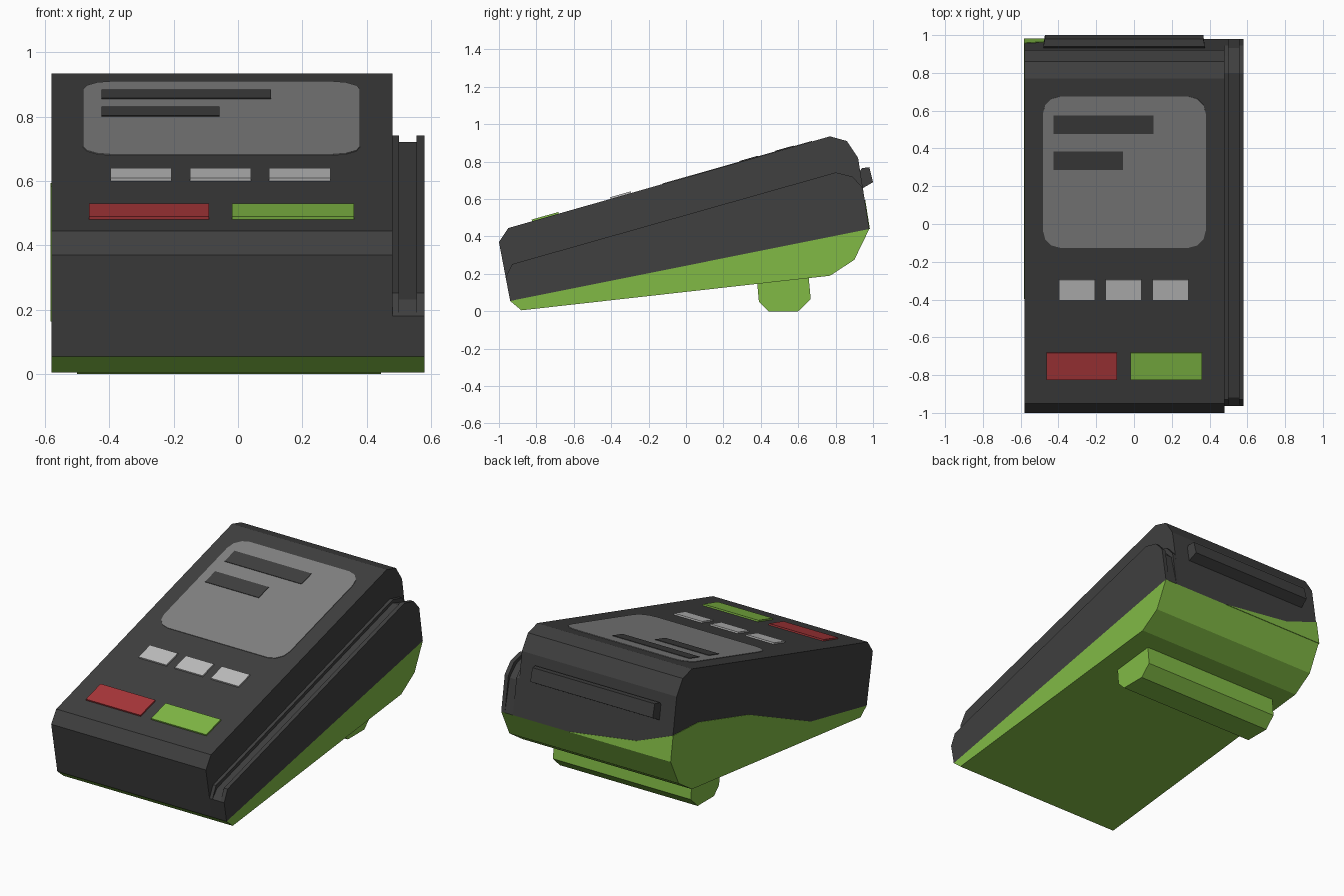
import bpy, bmesh, math
from mathutils import Vector

if "Cube" in bpy.data.objects:
    bpy.data.objects.remove(bpy.data.objects["Cube"])


def material(name, rgb):
    m = bpy.data.materials.new(name)
    m.diffuse_color = (*rgb, 1)
    m.use_nodes = True
    m.node_tree.nodes["Principled BSDF"].inputs["Base Color"].default_value = m.diffuse_color
    return m


DARK = material("charcoal", (0.05, 0.05, 0.05))
GREEN = material("lime_green", (0.22, 0.49, 0.06))
SCREEN = material("screen_grey", (0.225, 0.225, 0.225))
KEY = material("light_grey", (0.53, 0.53, 0.53))
RED = material("red", (0.40, 0.038, 0.042))


def extrude(name, points, offset, mat):
    """Closed solid from a planar outline pushed along an offset vector."""
    bm = bmesh.new()
    face = bm.faces.new([bm.verts.new(p) for p in points])
    out = bmesh.ops.extrude_face_region(bm, geom=[face], use_keep_orig=True)
    moved = [v for v in out["geom"] if isinstance(v, bmesh.types.BMVert)]
    bmesh.ops.translate(bm, verts=moved, vec=Vector(offset))
    bmesh.ops.recalc_face_normals(bm, faces=bm.faces)
    mesh = bpy.data.meshes.new(name)
    bm.to_mesh(mesh)
    bm.free()
    mesh.materials.append(mat)
    ob = bpy.data.objects.new(name, mesh)
    bpy.context.collection.objects.link(ob)
    return ob


def prism(name, profile, x0, x1, mat):
    """Side profile (y, z) extruded across x."""
    return extrude(name, [(x0, y, z) for y, z in profile], (x1 - x0, 0, 0), mat)


# Main shell: dark upper case over a green base
prism("upper_case", [(-0.94, 0.055), (-1.0, 0.37), (-0.95, 0.445), (0.77, 0.935),
                     (0.86, 0.91), (0.92, 0.82), (0.98, 0.44)], -0.58, 0.48, DARK)
prism("green_base", [(-0.94, 0.055), (0.98, 0.44), (0.90, 0.275), (0.77, 0.19),
                     (-0.88, 0.005)], -0.58, 0.58, GREEN)

# Card swipe rail: full-height side walls and a lower groove floor between
def rail(name, x0, x1, drop):
    prism(name, [(-0.94, 0.055), (-0.964, 0.18), (-0.93 + drop * 0.6, 0.252 - drop),
                 (0.80, 0.742 - drop), (0.89 - drop, 0.72 - drop),
                 (0.945 - drop * 0.6, 0.66 - drop), (0.98, 0.44)], x0, x1, DARK)


rail("rail_inner_wall", 0.48, 0.50, 0.0)
rail("rail_groove_floor", 0.50, 0.555, 0.02)
rail("rail_outer_wall", 0.555, 0.58, 0.0)

# Rear foot
prism("rear_foot", [(0.38, 0.16), (0.39, 0.05), (0.44, 0), (0.60, 0),
                    (0.667, 0.065), (0.655, 0.19)], -0.50, 0.445, GREEN)

# Paper outlet lip on the back, with slightly tapered ends
lip = prism("paper_outlet", [(0.91, 0.72), (0.94, 0.765), (0.98, 0.77),
                             (1.0, 0.69), (0.94, 0.655)], -0.48, 0.375, DARK)
for v in lip.data.vertices:
    if v.co.y > 0.96:
        v.co.x += 0.008 if v.co.x < 0 else -0.008

# Painted wave where the green climbs the left side and the back
prism("left_green_wave", [(-0.396, 0.164), (0.98, 0.44), (0.956, 0.594),
                          (0.713, 0.583), (0.218, 0.441)], -0.58, -0.583, GREEN)
wave = [(-0.583, 0.44), (0.12, 0.44), (-0.344, 0.503), (-0.583, 0.594)]
extrude("back_green_wave", [(x, 0.98 - (z - 0.44) * 0.158, z) for x, z in wave],
        (0, 0.003, 0.0005), GREEN)

# Flat parts on the sloping deck
SLOPE = 0.49 / 1.72
NORMAL = Vector((0, -SLOPE, 1)).normalized()


def deck_plate(name, x0, x1, y0, y1, height, mat, radius=0.0):
    outline = []
    corners = [(x1, y1, 0), (x0, y1, 90), (x0, y0, 180), (x1, y0, 270)]
    for cx, cy, start in corners:
        ix = cx - radius if cx == x1 else cx + radius
        iy = cy - radius if cy == y1 else cy + radius
        for k in range(4 if radius else 1):
            a = math.radians(start + 30 * k)
            outline.append((ix + radius * math.cos(a), iy + radius * math.sin(a)))
    pts = [(x, y, 0.445 + SLOPE * (y + 0.95)) for x, y in outline]
    return extrude(name, pts, NORMAL * height, mat)


deck_plate("display", -0.482, 0.38, -0.125, 0.675, 0.003, SCREEN, 0.09)
deck_plate("display_bar_long", -0.425, 0.102, 0.478, 0.575, 0.006, DARK)
deck_plate("display_bar_short", -0.425, -0.058, 0.287, 0.385, 0.006, DARK)
for i in range(3):
    x = -0.397 + 0.247 * i
    deck_plate(f"soft_key_{i + 1}", x, x + 0.191, -0.403, -0.293, 0.009, KEY)
deck_plate("cancel_key", -0.464, -0.09, -0.823, -0.68, 0.009, RED)
deck_plate("confirm_key", -0.018, 0.36, -0.823, -0.68, 0.009, GREEN)
